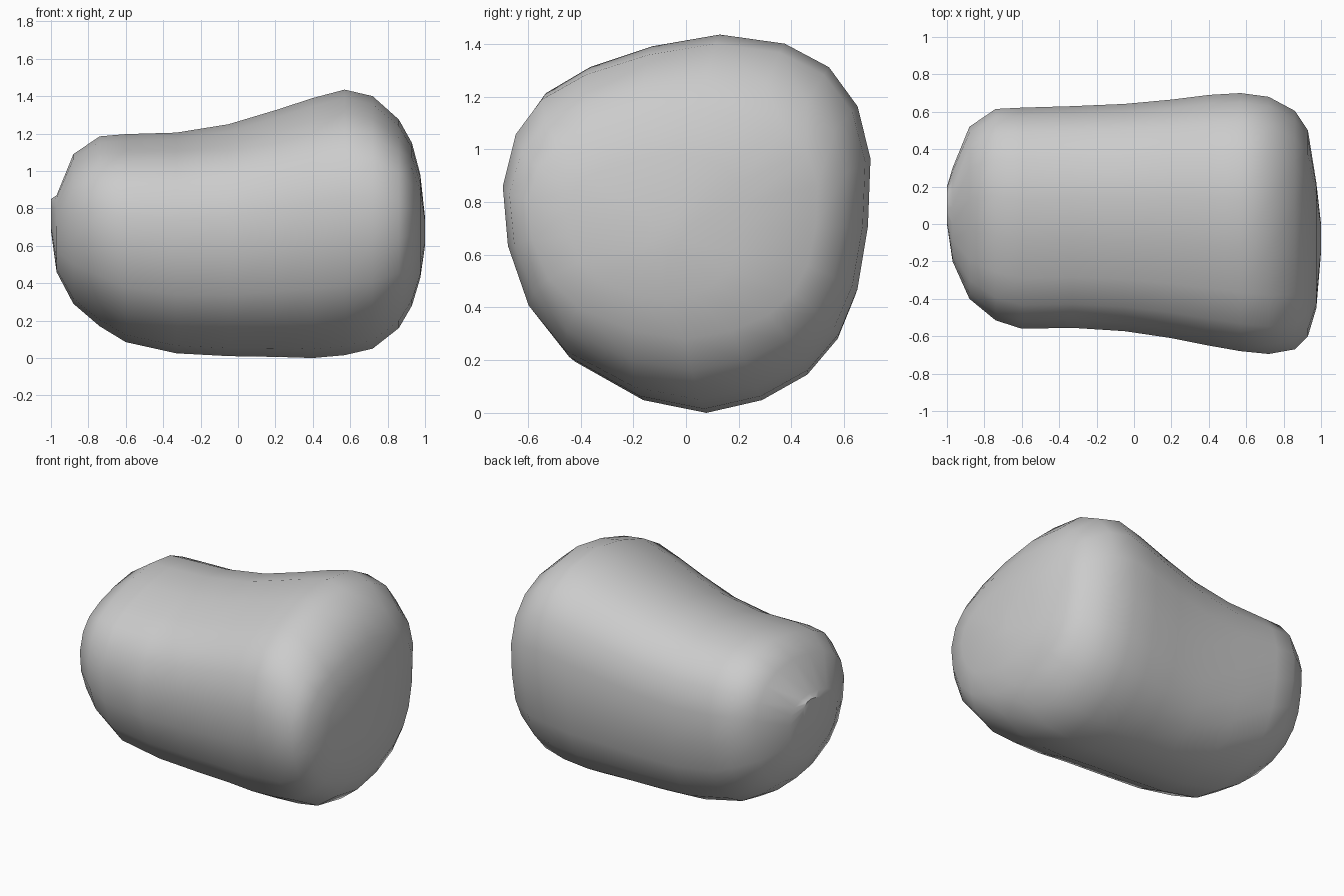
import bpy, bmesh, math

if "Cube" in bpy.data.objects:
    bpy.data.objects.remove(bpy.data.objects["Cube"], do_unlink=True)

grey = bpy.data.materials.new("stone_grey")
grey.use_nodes = True
colour = (0.6, 0.6, 0.6, 1)
grey.diffuse_color = colour
grey.node_tree.nodes["Principled BSDF"].inputs["Base Color"].default_value = colour

# Rounded cross-section (y, z), broad above and narrow below
section = [(.12, 1.435), (.37, 1.4), (.54, 1.31), (.65, 1.16), (.7, .96),
           (.69, .7), (.65, .46), (.58, .29), (.46, .15), (.28, .05),
           (.06, 0), (-.19, .05), (-.46, .2), (-.6, .38), (-.68, .62),
           (-.7, .86), (-.65, 1.07), (-.55, 1.21), (-.38, 1.31), (-.14, 1.39)]

# Stations along the body: x, y min, y max, z min, z max
stations = [(-1, 0, .2, .68, .85), (-.97, -.2, .3, .46, .87),
            (-.88, -.4, .52, .29, 1.09), (-.74, -.515, .615, .17, 1.185),
            (-.6, -.56, .622, .085, 1.197), (-.33, -.555, .63, .025, 1.205),
            (-.05, -.573, .642, .01, 1.25), (.2, -.61, .665, .006, 1.325),
            (.4, -.65, .69, 0, 1.39), (.57, -.68, .7, .015, 1.435),
            (.72, -.695, .68, .05, 1.4), (.86, -.67, .605, .16, 1.275),
            (.93, -.6, .5, .28, 1.15), (.975, -.45, .22, .43, .98),
            (1, -.15, 0, .6, .75)]

# Loft the section through the stations and close both ends
bm = bmesh.new()
rings = []
for x, y0, y1, z0, z1 in stations:
    rings.append([bm.verts.new((x, y0 + (y + .7) / 1.4 * (y1 - y0),
                                z0 + z / 1.435 * (z1 - z0))) for y, z in section])
n = len(section)
for a, b in zip(rings, rings[1:]):
    for i in range(n):
        j = (i + 1) % n
        bm.faces.new((a[i], a[j], b[j], b[i]))
bm.faces.new(rings[0])
bm.faces.new(rings[-1])
bmesh.ops.recalc_face_normals(bm, faces=bm.faces)

mesh = bpy.data.meshes.new("boulder")
bm.to_mesh(mesh)
bm.free()
mesh.materials.append(grey)
boulder = bpy.data.objects.new("boulder", mesh)
bpy.context.collection.objects.link(boulder)

# Smooth body with crisp end rims
bpy.context.view_layer.objects.active = boulder
boulder.select_set(True)
bpy.ops.object.shade_smooth_by_angle(angle=math.radians(40))
